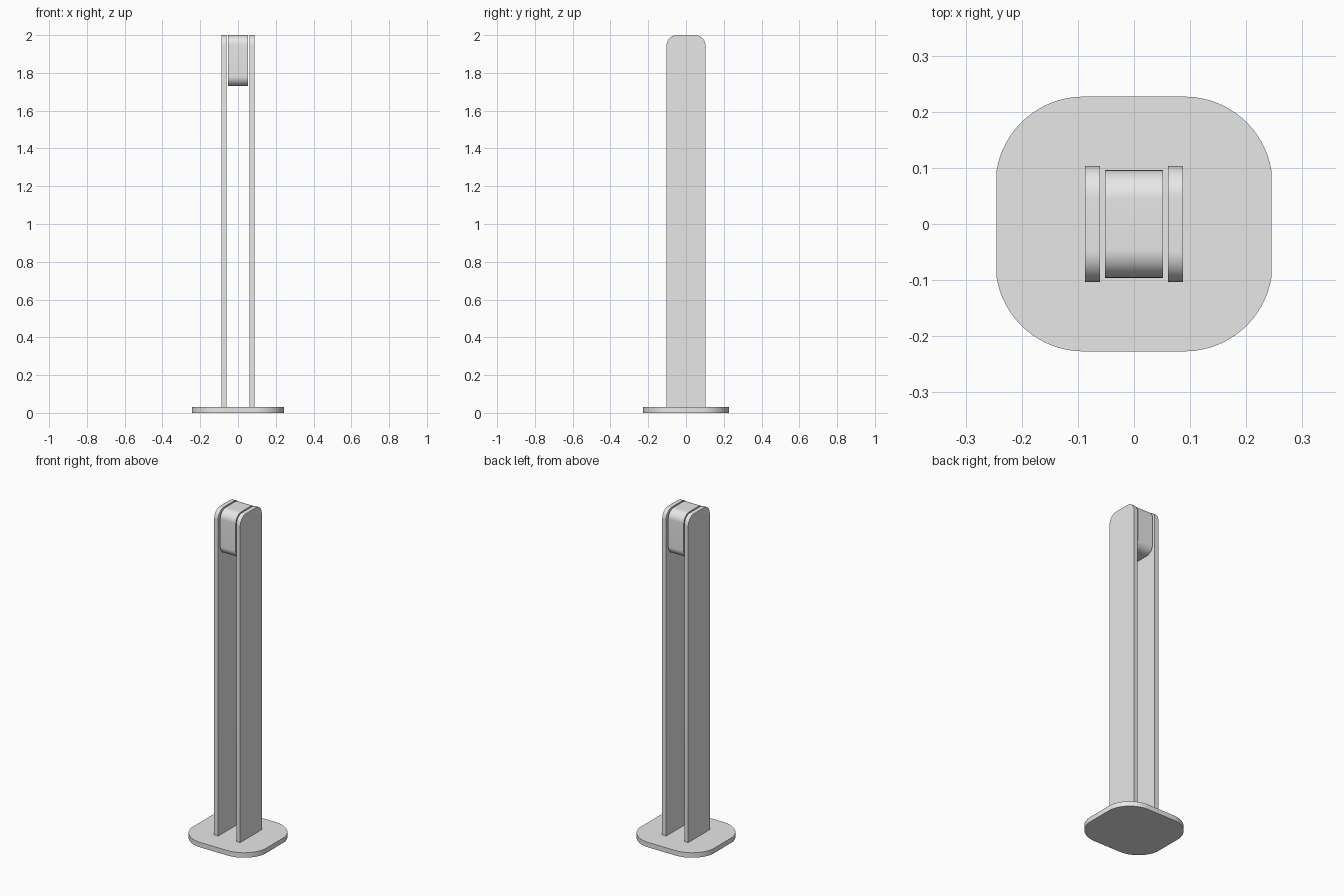
import bpy, bmesh, math
from mathutils import Vector

cube = bpy.data.objects.get("Cube")
if cube:
    bpy.data.objects.remove(cube, do_unlink=True)

grey = bpy.data.materials.new("light_grey")
grey.use_nodes = True
grey.diffuse_color = (0.8, 0.8, 0.8, 1)
grey.node_tree.nodes["Principled BSDF"].inputs["Base Color"].default_value = (0.8, 0.8, 0.8, 1)


def arc(cx, cy, r, start, end, steps=16):
    """Points along a circular arc, angles in degrees."""
    angles = [math.radians(start + (end - start) * i / steps) for i in range(steps + 1)]
    return [(cx + r * math.cos(a), cy + r * math.sin(a)) for a in angles]


def extrude_profile(name, points, depth):
    """Build a prism from a closed outline of 3D points."""
    bm = bmesh.new()
    face = bm.faces.new([bm.verts.new(p) for p in points])
    result = bmesh.ops.extrude_face_region(bm, geom=[face])
    moved = [v for v in result["geom"] if isinstance(v, bmesh.types.BMVert)]
    bmesh.ops.translate(bm, verts=moved, vec=Vector(depth))
    bmesh.ops.recalc_face_normals(bm, faces=bm.faces)
    mesh = bpy.data.meshes.new(name)
    bm.to_mesh(mesh)
    bm.free()
    mesh.materials.append(grey)
    obj = bpy.data.objects.new(name, mesh)
    bpy.context.collection.objects.link(obj)
    bpy.ops.object.select_all(action="DESELECT")
    obj.select_set(True)
    bpy.context.view_layer.objects.active = obj
    bpy.ops.object.shade_smooth_by_angle(angle=math.radians(30))
    return obj


# Base plate: wide corner arcs that meet the short sides at a slight angle
corner = arc(0.09, 0.07, 0.157, 9.5, 90)
half = corner + [(-x, y) for x, y in reversed(corner)]
outline = half + [(-x, -y) for x, y in half]
extrude_profile("base_plate", [(x, y, 0) for x, y in outline], (0, 0, 0.03))

# Two upright panels with rounded top corners
r = 0.055
top = arc(0.103 - r, 2 - r, r, 0, 90) + arc(r - 0.103, 2 - r, r, 90, 180)
panel = [(0.103, 0.03)] + top + [(-0.103, 0.03)]
for name, x in (("left_panel", 0.061), ("right_panel", -0.087)):
    extrude_profile(name, [(x, y, z) for y, z in panel], (0.026, 0, 0))

# Rounded block held between the panels at the top
r, w, low = 0.052, 0.096, 1.73
block = (arc(w - r, 2 - r, r, 0, 90) + arc(r - w, 2 - r, r, 90, 180)
         + arc(r - w, low + r, r, 180, 270) + arc(w - r, low + r, r, 270, 360))
extrude_profile("head_block", [(-0.052, y, z) for y, z in block], (0.104, 0, 0))
